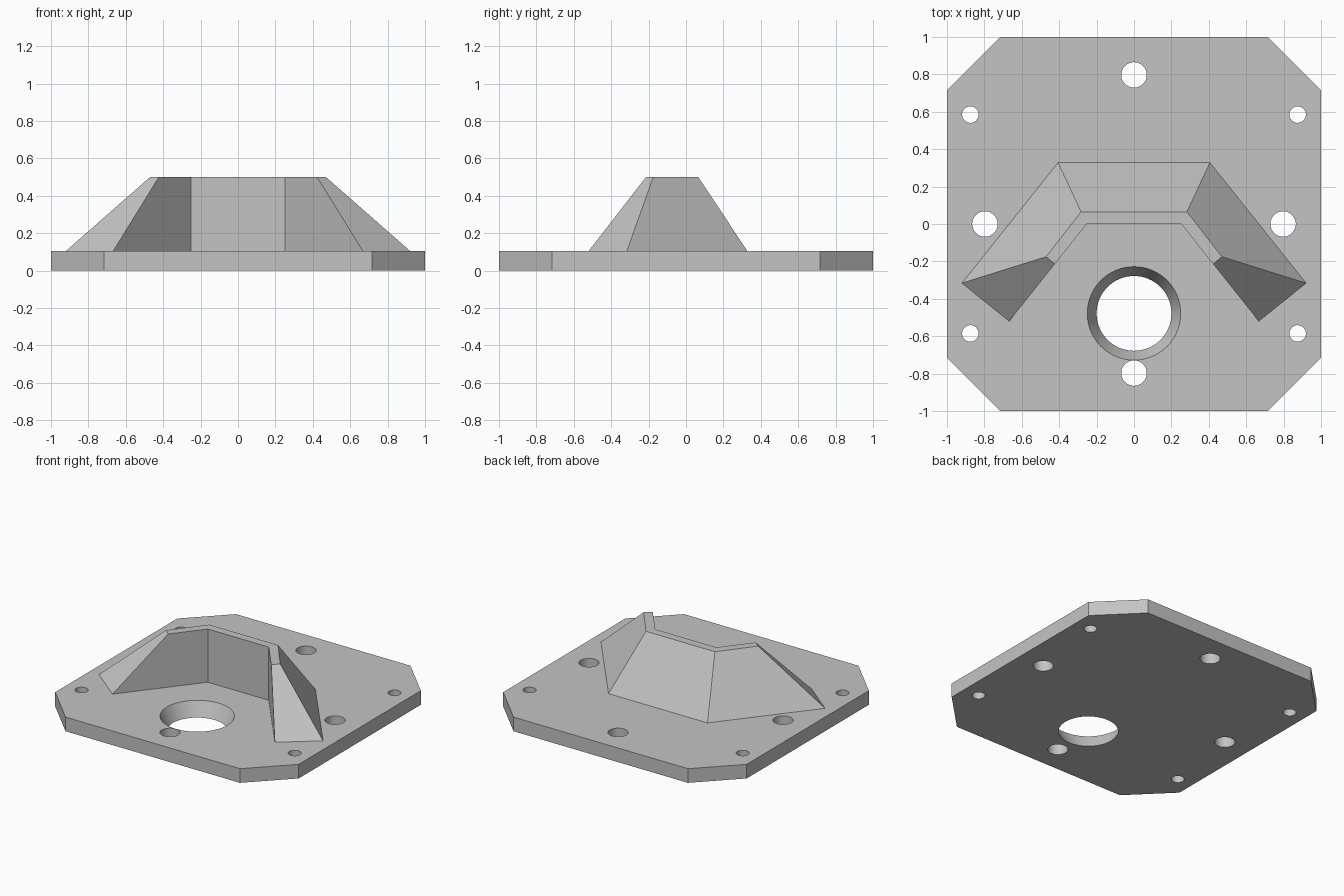
import bpy
import bmesh
import math

cube = bpy.data.objects.get("Cube")
if cube:
    bpy.data.objects.remove(cube, do_unlink=True)

PLATE_TOP, WALL_TOP = 0.105, 0.5

grey = bpy.data.materials.new("plain grey")
grey.use_nodes = True
grey.diffuse_color = (0.55, 0.55, 0.55, 1)
grey.node_tree.nodes["Principled BSDF"].inputs["Base Color"].default_value = grey.diffuse_color


def loft(name, lower, upper, z0, z1):
    """Solid between two matching outlines at different heights."""
    bm = bmesh.new()
    low = [bm.verts.new((x, y, z0)) for x, y in lower]
    high = [bm.verts.new((x, y, z1)) for x, y in upper]
    bm.faces.new(low[::-1])
    bm.faces.new(high)
    n = len(low)
    for i in range(n):
        j = (i + 1) % n
        bm.faces.new((low[i], low[j], high[j], high[i]))
    bmesh.ops.recalc_face_normals(bm, faces=bm.faces)
    mesh = bpy.data.meshes.new(name)
    bm.to_mesh(mesh)
    bm.free()
    mesh.materials.append(grey)
    obj = bpy.data.objects.new(name, mesh)
    bpy.context.collection.objects.link(obj)
    return obj


def circle(x, y, r, n=64):
    return [(x + r * math.cos(math.tau * i / n), y + r * math.sin(math.tau * i / n))
            for i in range(n)]


def mirrored(points):
    """Close a right-hand half outline with its mirror image."""
    return points + [(-x, y) for x, y in reversed(points)]


def drill(obj, x, y, r_low, r_high):
    """Cut a straight or tapered hole through the plate."""
    extra = 0.02
    grow = (r_high - r_low) * extra / PLATE_TOP
    cutter = loft("hole_cutter", circle(x, y, r_low - grow), circle(x, y, r_high + grow),
                  -extra, PLATE_TOP + extra)
    cutter.hide_render = True
    mod = obj.modifiers.new("hole", 'BOOLEAN')
    mod.operation = 'DIFFERENCE'
    mod.solver = 'EXACT'
    mod.object = cutter
    return cutter


# Base plate with chamfered corners
c = 0.716
outline = mirrored([(c, -1), (1, -c), (1, c), (c, 1)])
plate = loft("base_plate", outline, outline, 0, PLATE_TOP)

# Tapered opening, four mounting holes and four small corner holes
cutters = [drill(plate, 0, -0.478, 0.2, 0.25)]
for x, y in ((0, 1), (0, -1), (1, 0), (-1, 0)):
    cutters.append(drill(plate, x * 0.797, y * 0.797, 0.068, 0.068))
for sx in (-1, 1):
    for sy in (-1, 1):
        cutters.append(drill(plate, sx * 0.875, sy * 0.585, 0.044, 0.044))

# Bake the holes and remove the cutters
bpy.context.view_layer.update()
graph = bpy.context.evaluated_depsgraph_get()
plate_mesh = bpy.data.meshes.new_from_object(plate.evaluated_get(graph))
plate.modifiers.clear()
plate.data = plate_mesh
for cutter in cutters:
    bpy.data.objects.remove(cutter, do_unlink=True)

# Splayed wall: upright inside, sloping outside and at its ends
wall_foot = mirrored([(0.25, 0.003), (0.667, -0.52), (0.92, -0.316), (0.406, 0.328)])
wall_crest = mirrored([(0.25, 0.003), (0.423, -0.214), (0.47, -0.175), (0.283, 0.065)])
loft("splayed_wall", wall_foot, wall_crest, PLATE_TOP, WALL_TOP)

# Smooth the round holes and keep the other edges sharp
bpy.ops.object.select_all(action='DESELECT')
plate.select_set(True)
bpy.context.view_layer.objects.active = plate
bpy.ops.object.shade_smooth_by_angle(angle=math.radians(30))
